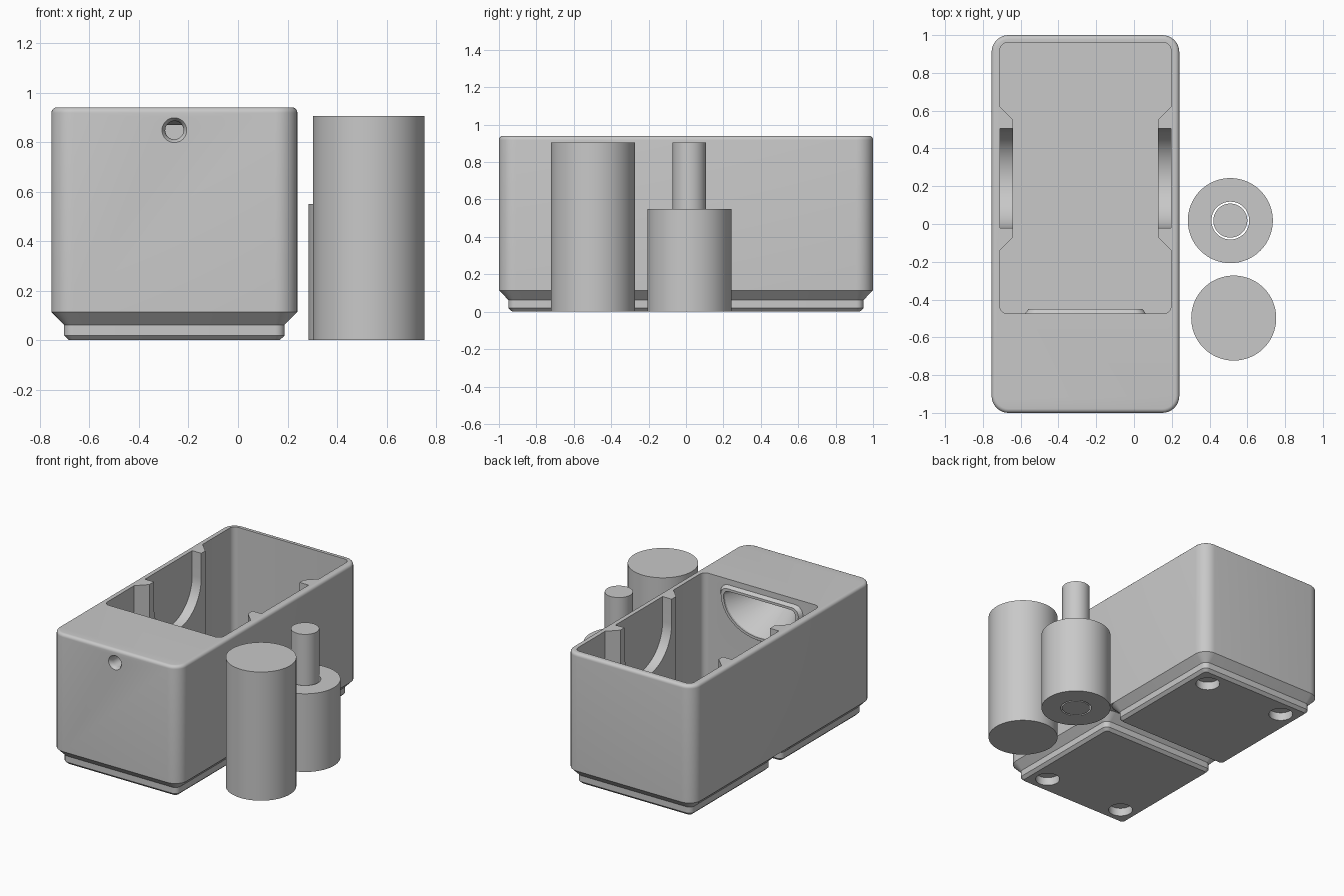
import bpy, bmesh, math
from math import pi, cos, sin

if "Cube" in bpy.data.objects:
    bpy.data.objects.remove(bpy.data.objects["Cube"])

CX = -0.257            # centre line of the box
WALL, RIB = 0.453, 0.383   # half widths of the cavity at the wall and at the ribs

grey = bpy.data.materials.new("plain grey")
grey.diffuse_color = (0.58, 0.58, 0.58, 1)
grey.use_nodes = True
grey.node_tree.nodes["Principled BSDF"].inputs["Base Color"].default_value = grey.diffuse_color


def loft(name, rings):
    """Closed solid skinned through rings of equal point count."""
    bm = bmesh.new()
    vs = [[bm.verts.new(p) for p in ring] for ring in rings]
    n = len(rings[0])
    for a, b in zip(vs, vs[1:]):
        for i in range(n):
            j = (i + 1) % n
            bm.faces.new((a[i], a[j], b[j], b[i]))
    bm.faces.new(vs[0][::-1])
    bm.faces.new(vs[-1])
    bmesh.ops.recalc_face_normals(bm, faces=bm.faces)
    me = bpy.data.meshes.new(name)
    bm.to_mesh(me)
    bm.free()
    me.materials.append(grey)
    ob = bpy.data.objects.new(name, me)
    bpy.context.collection.objects.link(ob)
    return ob


def rounded(hx, hy, r, cy, z, cx=CX, n=8):
    """Rounded rectangle ring."""
    pts = []
    for k, (sx, sy) in enumerate(((1, 1), (-1, 1), (-1, -1), (1, -1))):
        for i in range(n + 1):
            a = (k + i / n) * pi / 2
            pts.append((cx + sx * (hx - r) + r * cos(a), cy + sy * (hy - r) + r * sin(a), z))
    return pts


def circle(x, y, z, r, n=96):
    return [(x + r * cos(2 * pi * i / n), y + r * sin(2 * pi * i / n), z) for i in range(n)]


def cylinder(name, x, y, r, z0, z1):
    return loft(name, [circle(x, y, z0, r), circle(x, y, z1, r)])


def bowl(y, w, top, h, c):
    """Ring with a flat top, rounded top corners and an elliptical underside."""
    pts = [(CX + w - c + c * cos(a), y, top - c + c * sin(a)) for a in (i * pi / 16 for i in range(9))]
    pts += [(CX - w + c + c * cos(a), y, top - c + c * sin(a)) for a in (i * pi / 16 + 0.002 for i in range(8, 17))]
    pts += [(CX + w * cos(a), y, top - c + (h - c) * sin(a)) for a in (pi + i * pi / 32 for i in range(1, 32))]
    return pts


def combine(ob, other, op):
    mod = ob.modifiers.new("cut", 'BOOLEAN')
    mod.operation, mod.solver, mod.object = op, 'EXACT', other
    bpy.context.view_layer.objects.active = ob
    bpy.ops.object.modifier_apply(modifier=mod.name)
    bpy.data.objects.remove(other)


# Box body with a rounded top edge
rings = [rounded(0.497, 1.0, 0.09, 0, 0.114)]
for i in range(6):
    a = i * pi / 10
    inset = 0.022 * (1 - cos(a))
    rings.append(rounded(0.497 - inset, 1 - inset, 0.09 - inset, 0, 0.918 + 0.022 * sin(a)))
body = loft("box_body", rings)

# Cavity, narrowed along the middle by a tapered rib on each long wall
y0, y1 = -0.475, 0.96
outline = [(x, y) for x, y, _ in rounded(WALL, (y1 - y0) / 2, 0.04, (y0 + y1) / 2, 0)]
rib = [(WALL, 0.62), (RIB, 0.55), (RIB, -0.07), (WALL, -0.14)]
half = len(outline) // 2
outline = (outline[:half] + [(CX - x, y) for x, y in rib] +
           outline[half:] + [(CX + x, y) for x, y in reversed(rib)])
combine(body, loft("cavity", [[(x, y, z) for x, y in outline] for z in (0.168, 1.1)]), 'DIFFERENCE')

# U shaped cradle slot through both ribs
u = [(0.505, 1.1)] + [(0.2425 + 0.2625 * cos(a), 0.765 - 0.2625 * sin(a))
                      for a in (i * pi / 40 for i in range(41))] + [(-0.02, 1.1)]
combine(body, loft("cradle", [[(x, y, z) for y, z in u] for x in (CX - WALL, CX + WALL)]), 'DIFFERENCE')

# Raised rim around the funnel mouth, then the funnel and its front outlet
combine(body, loft("rim", [bowl(-0.50, 0.325, 0.905, 0.335, 0.06),
                           bowl(-0.475, 0.32, 0.90, 0.33, 0.06),
                           bowl(-0.45, 0.302, 0.885, 0.30, 0.05)]), 'UNION')
funnel = [bowl(y, r, 0.848 + r, 2 * r, r) for y, r in
          ((-1.01, 0.058), (-1.0, 0.05), (-0.99, 0.042), (-0.97, 0.037), (-0.90, 0.037))]
funnel += [bowl(y, 0.28, 0.868, 0.265, 0.04) for y in (-0.465, -0.40)]
combine(body, loft("funnel", funnel), 'DIFFERENCE')

# Two stepped feet with round pockets at the outer corners
for name, s in (("back_foot", 1), ("front_foot", -1)):
    cy = s * 0.503
    foot = loft(name, [rounded(h, h, r, cy, z) for h, r, z in
                       ((0.426, 0.02, 0), (0.4455, 0.038, 0.019),
                        (0.4455, 0.038, 0.062), (0.497, 0.09, 0.114))])
    for sx in (-1, 1):
        combine(foot, cylinder("pocket", CX + sx * 0.311, cy + s * 0.311, 0.078, -0.05, 0.057), 'DIFFERENCE')

# Solid tall cylinder beside the box
cylinder("tall_cylinder", 0.528, -0.498, 0.225, 0, 0.905)

# Short sleeve with a loose pin through its bore
sleeve = cylinder("sleeve", 0.51, 0.018, 0.225, 0, 0.55)
combine(sleeve, cylinder("bore", 0.51, 0.018, 0.10, -0.1, 0.7), 'DIFFERENCE')
cylinder("pin", 0.51, 0.018, 0.09, 0, 0.905)

# Smooth curved surfaces, keep hard edges
for ob in bpy.context.scene.objects:
    ob.select_set(True)
bpy.context.view_layer.objects.active = body
bpy.ops.object.shade_smooth_by_angle(angle=math.radians(25))
